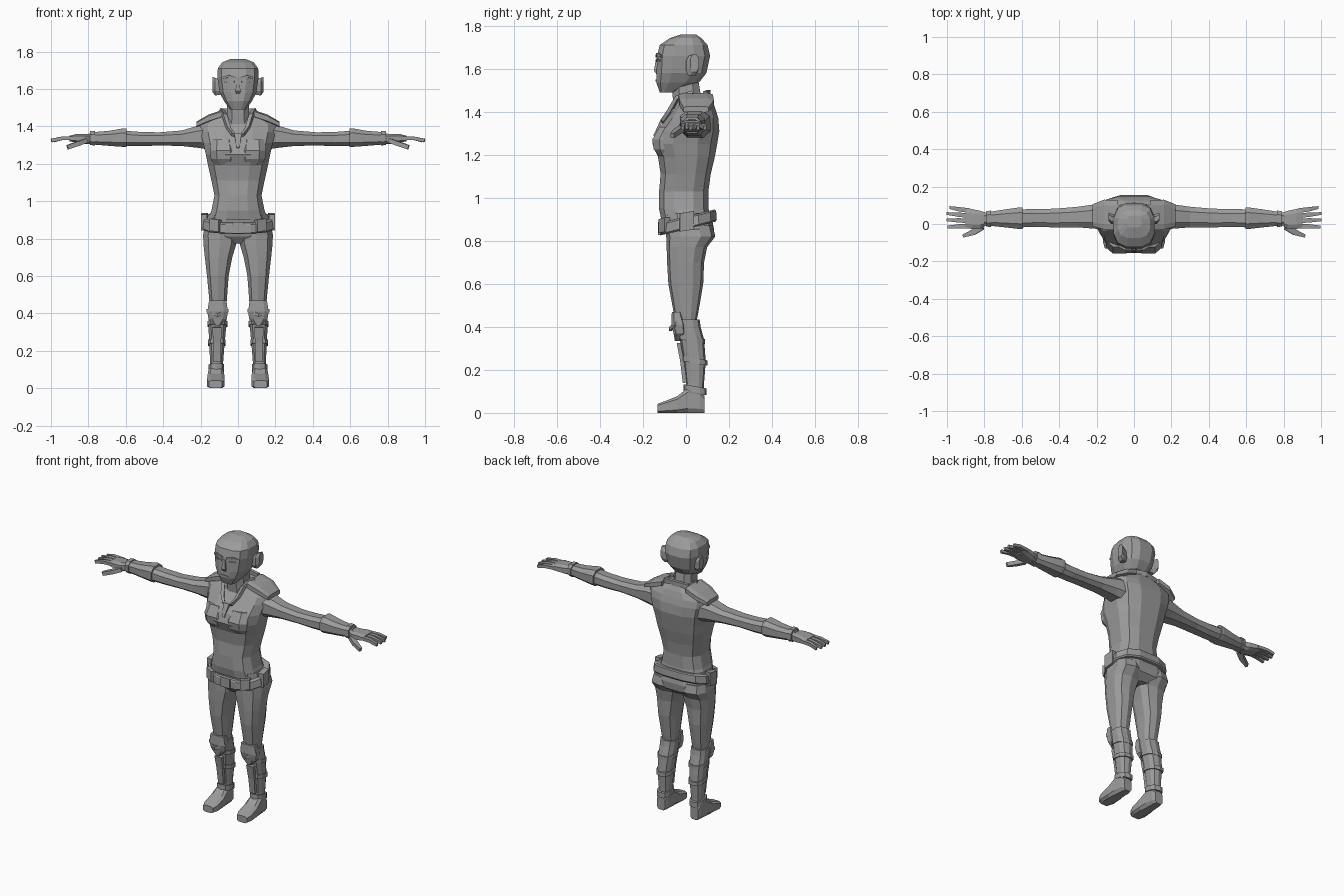
import bpy, bmesh, math
from mathutils import Vector

grey = bpy.data.materials.new("plain_grey")
grey.diffuse_color = (0.33, 0.33, 0.33, 1)


def build(name, rings, mirror=False):
    """Skin a list of equal-length point rings, cap both ends, flat shaded."""
    bm = bmesh.new()
    vs = [[bm.verts.new(p) for p in r] for r in rings]
    n = len(vs[0])
    for a, b in zip(vs, vs[1:]):
        for i in range(n):
            bm.faces.new((a[i], a[(i + 1) % n], b[(i + 1) % n], b[i]))
    bm.faces.new(vs[0])
    bm.faces.new(vs[-1])
    bmesh.ops.recalc_face_normals(bm, faces=bm.faces)
    me = bpy.data.meshes.new(name)
    bm.to_mesh(me)
    bm.free()
    me.materials.append(grey)
    ob = bpy.data.objects.new(name, me)
    bpy.context.collection.objects.link(ob)
    if mirror:
        ob.modifiers.new("mirror", 'MIRROR').use_mirror_merge = False
    return ob


def loft(name, axis, rows, n=10, p=0.75, tilt=0, mirror=False):
    """Rows are (position, a0, a1, b0, b1) along an axis; p squares the section."""
    def pw(t):
        return math.copysign(abs(t) ** p, t) if abs(t) > 1e-6 else 0
    rings = []
    for t, a0, a1, b0, b1 in rows:
        ring = []
        for i in range(n):
            w = 2 * math.pi * (i + 0.5) / n
            k = pw(math.cos(math.pi / n)) if n % 4 == 0 else 1
            a = (a0 + a1) / 2 + (a1 - a0) / 2 * pw(math.cos(w)) / k
            b = (b0 + b1) / 2 + (b1 - b0) / 2 * pw(math.sin(w)) / k
            ring.append({'z': (a, b, t + tilt * b), 'x': (t, a, b), 'y': (a, t, b)}[axis])
        rings.append(ring)
    return build(name, rings, mirror)


def strip(name, pts, width, thick, side, mirror=True):
    """Rectangular bar through pts; side is the direction of its width."""
    rings = []
    s = Vector(side).normalized()
    for i, q in enumerate(pts):
        d = Vector(pts[min(i + 1, len(pts) - 1)]) - Vector(pts[max(i - 1, 0)])
        up = d.cross(s).normalized()
        w = width[i] if isinstance(width, tuple) else width
        q = Vector(q)
        rings.append([q + s * w / 2 * u + up * thick / 2 * v
                      for u, v in ((-1, -1), (1, -1), (1, 1), (-1, 1))])
    return build(name, rings, mirror)


# Head, neck and ears
loft("head", 'z', [
    (1.49, -.042, .042, -.122, -.05), (1.535, -.075, .075, -.138, .06),
    (1.58, -.098, .098, -.137, .095), (1.66, -.110, .110, -.134, .112),
    (1.71, -.108, .108, -.122, .100), (1.742, -.085, .085, -.075, .072),
    (1.76, -.040, .040, -.02, .045)], n=12, p=.7)
loft("neck", 'z', [(1.39, -.07, .07, -.055, .09), (1.47, -.06, .06, -.062, .07),
                   (1.56, -.058, .058, -.066, .055)], n=8)
loft("ear", 'x', [(.09, .0, .045, 1.57, 1.645), (.122, .0, .055, 1.565, 1.66),
                  (.137, .02, .06, 1.585, 1.665)], n=8, mirror=True)
strip("brow", [(.014, -.134, 1.658), (.05, -.132, 1.668), (.082, -.112, 1.658)], .012, .014, (0, 0, 1))
strip("eyelid", [(.02, -.136, 1.638), (.045, -.135, 1.643), (.072, -.122, 1.638)], .008, .008, (0, 0, 1))
strip("nose", [(0, -.134, 1.645), (0, -.143, 1.59), (0, -.134, 1.58)], (.012, .028, .02), .012, (1, 0, 0), False)
strip("mouth", [(-.025, -.138, 1.545), (.025, -.138, 1.545)], .01, .008, (0, 0, 1), False)

# Upper body
loft("torso", 'z', [
    (.90, -.160, .160, -.115, .115), (.95, -.142, .142, -.126, .105),
    (1.03, -.126, .126, -.125, .104), (1.11, -.142, .142, -.118, .115),
    (1.19, -.160, .160, -.130, .134), (1.25, -.172, .172, -.156, .145),
    (1.31, -.186, .186, -.135, .155), (1.37, -.200, .200, -.088, .150),
    (1.41, -.202, .202, -.058, .138), (1.445, -.145, .145, -.04, .125),
    (1.475, -.085, .085, -.03, .108)], n=12, p=.72)
loft("bust", 'z', [(1.195, .02, .125, -.128, -.05), (1.225, .008, .145, -.150, -.03),
                   (1.27, .006, .150, -.157, -.02), (1.33, .02, .14, -.123, -.02)], n=8, mirror=True)
loft("shoulder_pad", 'x', [(.085, -.035, .125, 1.445, 1.488), (.16, -.03, .13, 1.42, 1.462),
                           (.222, -.012, .105, 1.395, 1.425)], n=8, p=.5, mirror=True)
strip("collar", [(.085, .03, 1.485), (.072, -.045, 1.46), (.05, -.085, 1.39), (.022, -.112, 1.352)],
      .026, .018, (1, 0, .5))
strip("collar_back", [(-.085, .09, 1.48), (0, .105, 1.485), (.085, .09, 1.48)], .03, .02, (0, 0, 1), False)
strip("collar_tab", [(0, -.113, 1.36), (0, -.147, 1.285)], (.04, .016), .012, (1, 0, 0), False)

# Belt and pouches
loft("belt", 'z', [(.855, -.182, .182, -.118, .138), (.862, -.189, .189, -.122, .143),
                   (.905, -.182, .182, -.122, .14), (.912, -.17, .17, -.117, .134)],
     n=12, p=.75, tilt=.25)
strip("belt_buckle", [(-.032, -.122, .858), (.032, -.122, .858)], .06, .014, (0, 0, 1), False)
strip("front_pouch", [(.095, -.112, .868), (.145, -.085, .875)], .065, .035, (0, 0, 1))
strip("side_pouch", [(.182, -.03, .885), (.178, .035, .895)], .085, .034, (0, 0, 1))

# Hips and legs
loft("hips", 'z', [(.775, -.06, .06, -.055, .085), (.81, -.165, .165, -.085, .125),
                   (.855, -.182, .182, -.098, .13), (.93, -.158, .158, -.112, .115)], n=12, p=.72)
loft("leg", 'z', [
    (.42, .062, .150, -.042, .048), (.47, .058, .155, -.058, .058),
    (.60, .048, .168, -.082, .080), (.70, .028, .180, -.088, .084),
    (.77, .006, .188, -.090, .098), (.82, .004, .190, -.092, .136),
    (.87, .01, .180, -.098, .125)], mirror=True)
loft("boot_shaft", 'z', [
    (.08, .08, .148, -.005, .082), (.14, .078, .150, .000, .084), (.24, .070, .156, -.012, .092),
    (.34, .060, .160, -.028, .084), (.40, .057, .160, -.042, .068),
    (.435, .056, .160, -.050, .063)], mirror=True)
for nm, z, x0, x1, y0, y1, h in (("ankle_strap", .115, .072, .158, -.012, .096, .032),
                                 ("calf_strap", .25, .064, .162, -.02, .1, .024),
                                 ("upper_strap", .348, .055, .165, -.036, .088, .022)):
    loft(nm, 'z', [(z - h / 2, x0, x1, y0, y1), (z + h / 2, x0, x1, y0, y1)],
         tilt=-.18, mirror=True)
loft("knee_pad", 'z', [(.335, .095, .125, -.052, -.02), (.37, .06, .158, -.058, 0),
                       (.41, .054, .164, -.068, .0), (.468, .062, .155, -.066, -.02)],
     n=8, p=.6, mirror=True)
strip("knee_ridge", [(.055, -.045, .415), (.11, -.072, .39), (.165, -.045, .415)], .018, .014, (0, 0, 1))
strip("shin_plate", [(.112, -.006, .14), (.112, -.018, .24), (.112, -.034, .325)], (.036, .042, .05), .018, (1, 0, 0))
loft("foot", 'y', [
    (-.132, .085, .155, 0, .042), (-.10, .072, .165, 0, .054), (-.04, .072, .164, 0, .078),
    (.01, .078, .158, 0, .118), (.065, .082, .152, 0, .105), (.085, .09, .145, 0, .08)],
     n=8, p=.5, mirror=True)

# Arms with forearm guards
loft("arm", 'x', [
    (.15, -.03, .115, 1.275, 1.415), (.21, -.025, .105, 1.285, 1.405), (.30, -.018, .092, 1.295, 1.378),
    (.42, -.018, .082, 1.298, 1.368), (.52, -.016, .080, 1.294, 1.370), (.62, -.018, .078, 1.296, 1.378),
    (.80, -.005, .058, 1.306, 1.362)], n=8, mirror=True)
loft("forearm_guard", 'x', [(.595, -.026, .088, 1.290, 1.388), (.61, -.027, .089, 1.290, 1.390),
                            (.69, -.018, .078, 1.296, 1.376), (.765, -.01, .066, 1.302, 1.370)],
     n=8, mirror=True)
loft("wrist_cuff", 'x', [(.765, -.016, .072, 1.298, 1.376), (.79, -.014, .068, 1.300, 1.376)],
     n=8, mirror=True)

# Hands
loft("palm", 'x', [(.78, .0, .056, 1.308, 1.358), (.82, -.026, .070, 1.306, 1.360),
                   (.87, -.026, .080, 1.315, 1.358), (.90, -.02, .082, 1.320, 1.350)],
     n=8, p=.6, mirror=True)
for i, tip in enumerate((-.016, .022, .056, .088)):
    y = -.01 + i * .027
    end = (.996, 1.0, 1.0, .985)[i]
    strip("finger_%d" % (i + 1),
          [(.875, y, 1.337), (.94, (y + tip) / 2, 1.336), (end, tip, 1.324)],
          (.025, .023, .014), .019, (0, 1, 0))
strip("thumb", [(.81, -.01, 1.325), (.855, -.042, 1.308), (.912, -.064, 1.288)],
      (.04, .032, .016), .024, (.3, 1, 0))
